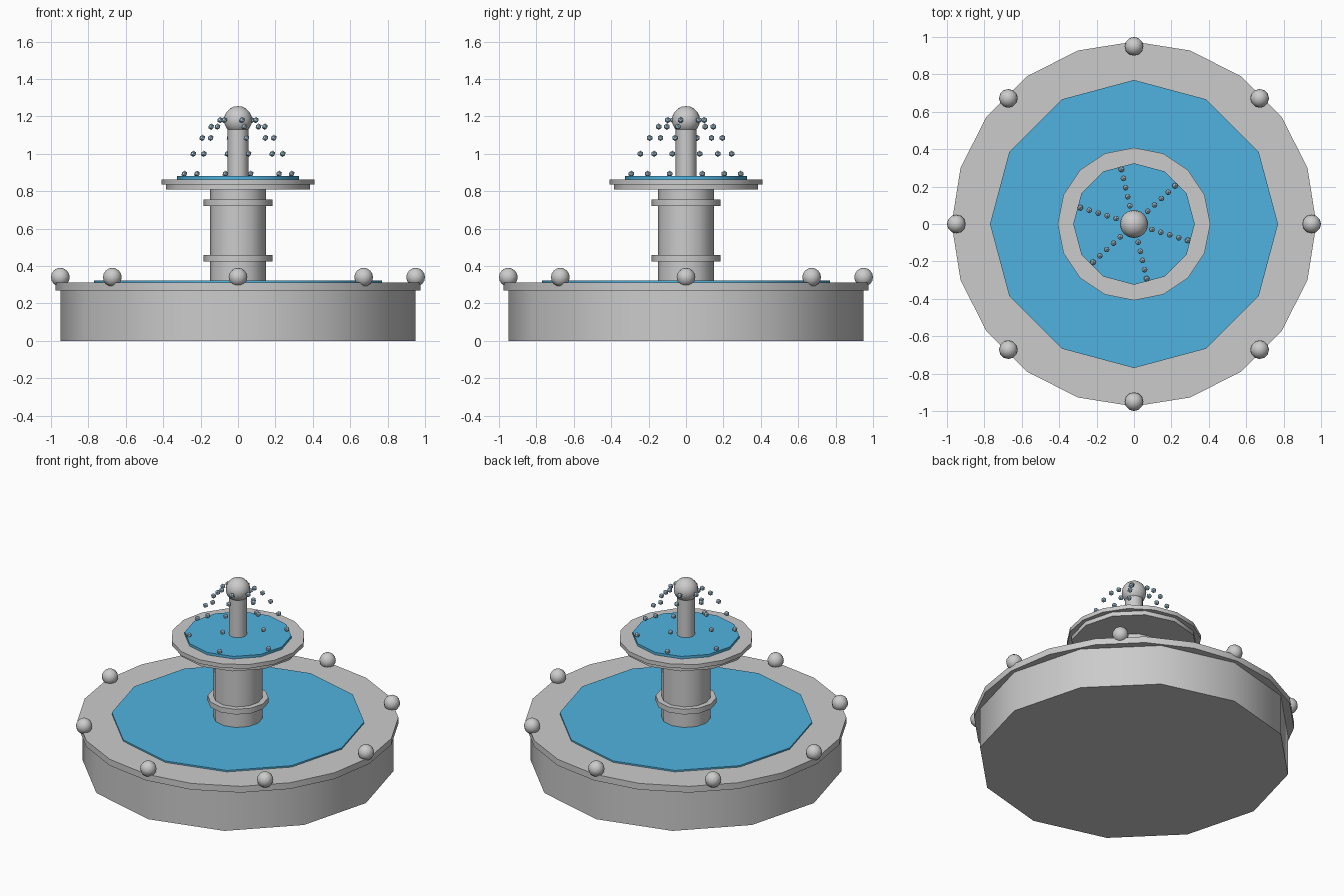
import bpy
import math

if "Cube" in bpy.data.objects:
    bpy.data.objects.remove(bpy.data.objects["Cube"])


def material(name, color):
    m = bpy.data.materials.new(name)
    m.diffuse_color = color
    m.use_nodes = True
    m.node_tree.nodes["Principled BSDF"].inputs["Base Color"].default_value = m.diffuse_color
    return m


WATER = material("water", (0.08, 0.45, 0.75, 1))
SPRAY = material("spray", (0.45, 0.65, 0.78, 1))


def finish(name, mat=None):
    ob = bpy.context.object
    ob.name = name
    bpy.ops.object.shade_smooth_by_angle(angle=math.radians(40))
    if mat:
        ob.data.materials.append(mat)
    return ob


def drum(name, radius, z0, z1, sides=12, mat=None):
    bpy.ops.mesh.primitive_cylinder_add(vertices=sides, radius=radius, depth=z1 - z0,
                                        location=(0, 0, (z0 + z1) / 2))
    return finish(name, mat)


def ball(name, radius, loc, segments=12, rings=8):
    bpy.ops.mesh.primitive_uv_sphere_add(segments=segments, ring_count=rings,
                                         radius=radius, location=loc)
    return finish(name)


# Lower basin with its overhanging rim and pool
drum("basin", 0.95, 0.0, 0.29)
drum("basin_rim", 0.975, 0.27, 0.312, 20)
drum("basin_water", 0.77, 0.305, 0.322, 12, WATER)

# Stone balls around the rim
for i in range(8):
    a = i * math.tau / 8
    ball(f"rim_ball_{i + 1}", 0.05, (0.95 * math.cos(a), 0.95 * math.sin(a), 0.34))

# Column with two collars
drum("column", 0.15, 0.30, 0.82)
drum("lower_collar", 0.185, 0.425, 0.46)
drum("upper_collar", 0.185, 0.72, 0.755)

# Upper bowl
drum("bowl", 0.385, 0.808, 0.85)
drum("bowl_rim", 0.408, 0.836, 0.863, 16)
drum("bowl_water", 0.325, 0.855, 0.88, 12, WATER)

# Spout and finial
drum("spout", 0.055, 0.87, 1.14)
ball("finial", 0.075, (0, 0, 1.18), 16, 10)

# Six arcing jets of droplets
ARC = [(0.10, 1.18), (0.15, 1.145), (0.20, 1.085), (0.25, 1.0), (0.30, 0.893)]
for j in range(6):
    a = math.radians(43 + 60 * j)
    for k, (r, z) in enumerate(ARC):
        bpy.ops.mesh.primitive_ico_sphere_add(
            subdivisions=1, radius=0.017, location=(r * math.cos(a), r * math.sin(a), z))
        ob = bpy.context.object
        ob.name = f"droplet_{j + 1}_{k + 1}"
        ob.data.materials.append(SPRAY)
